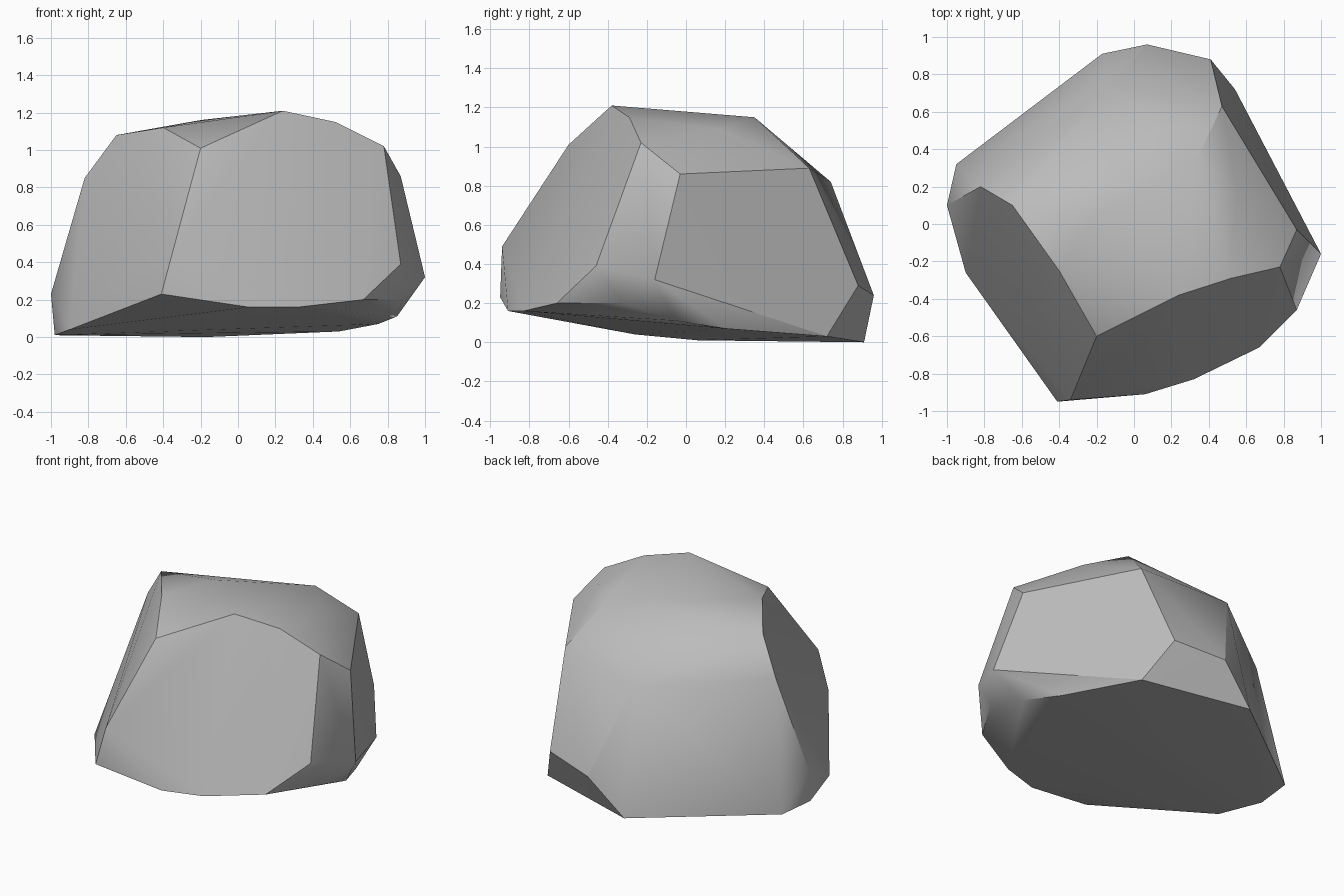
import bpy
import bmesh
from math import radians

default_cube = bpy.data.objects.get("Cube")
if default_cube:
    bpy.data.objects.remove(default_cube, do_unlink=True)


def make_material(name, colour):
    material = bpy.data.materials.new(name)
    material.use_nodes = True
    material.diffuse_color = colour
    shader = material.node_tree.nodes["Principled BSDF"]
    shader.inputs["Base Color"].default_value = colour
    shader.inputs["Roughness"].default_value = 0.9
    return material


def build_boulder(name, corner_groups, material, smooth_angle):
    """Wrap a convex skin around the corner groups (given in hundredths)."""
    bm = bmesh.new()
    for group in corner_groups:
        for corner in group:
            bm.verts.new([value / 100 for value in corner])
    hull = bmesh.ops.convex_hull(bm, input=bm.verts)
    loose = set(hull["geom_interior"]) | set(hull["geom_unused"])
    loose_verts = [v for v in loose if isinstance(v, bmesh.types.BMVert)]
    bmesh.ops.delete(bm, geom=loose_verts, context="VERTS")

    # Merge nearly coplanar triangles into broad chiselled facets
    bmesh.ops.dissolve_limit(bm, angle_limit=radians(1),
                             verts=bm.verts, edges=bm.edges)
    bmesh.ops.recalc_face_normals(bm, faces=bm.faces)

    mesh = bpy.data.meshes.new(name)
    bm.to_mesh(mesh)
    bm.free()
    mesh.materials.append(material)
    boulder = bpy.data.objects.new(name, mesh)
    bpy.context.collection.objects.link(boulder)

    # Soft facets with crisp ridges between them
    bpy.ops.object.select_all(action="DESELECT")
    boulder.select_set(True)
    bpy.context.view_layer.objects.active = boulder
    bpy.ops.object.shade_smooth_by_angle(angle=smooth_angle)
    return boulder


# Broad sloping top, anticlockwise from the front ridge
crown = [(-20, -60, 101), (24, -38, 121), (52, -29, 115), (78, -23, 102),
         (55, 17, 109), (34, 35, 115), (47, 63, 89), (-13, 74, 82),
         (-82, 20, 85), (-65, 10, 108), (-40, -25, 112), (-20, 5, 116)]

# Lower rim of the big front facet
front_rim = [(-34, -94, 49), (-41, -95, 23), (6, -91, 16),
             (32, -83, 16), (67, -66, 20), (87, -46, 39)]

# Bulges on the side, back and far flank
flanks = [(87, -3, 86), (100, -16, 32), (41, 88, 29),
          (7, 96, 24), (-100, 10, 23)]

# Outline of the underside
foot = [(-90, -26, 4), (-98, 6, 1), (-95, 32, 1), (-17, 91, 0),
        (54, 72, 3), (75, 20, 7), (85, -5, 11), (88, -33, 20)]

stone_grey = make_material("stone grey", (0.5, 0.5, 0.5, 1))
build_boulder("boulder", [crown, front_rim, flanks, foot],
              stone_grey, radians(30))
